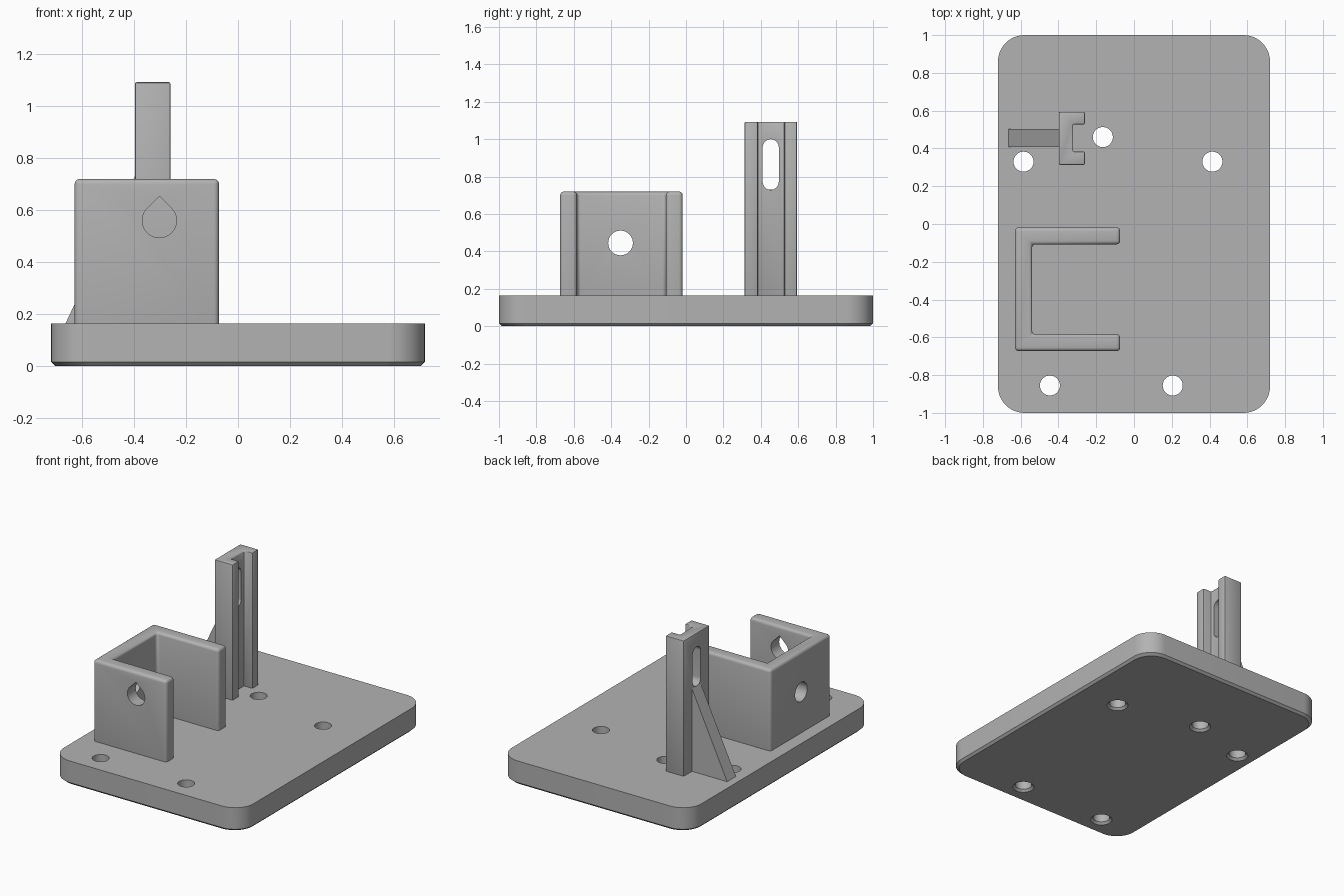
import bpy
import bmesh
from math import cos, sin, pi, radians
from mathutils import Vector

cube = bpy.data.objects.get("Cube")
if cube:
    bpy.data.objects.remove(cube, do_unlink=True)

grey = bpy.data.materials.new("plain grey")
grey.use_nodes = True
COLOUR = (0.45, 0.45, 0.45, 1)
grey.diffuse_color = COLOUR
grey.node_tree.nodes["Principled BSDF"].inputs["Base Color"].default_value = COLOUR

# For each extrusion axis: how profile (u, v) and depth w map to x, y, z
AXES = {
    "x": lambda u, v, w: Vector((w, u, v)),
    "y": lambda u, v, w: Vector((u, w, v)),
    "z": lambda u, v, w: Vector((u, v, w)),
}


def arc(cx, cy, r, start, end, steps):
    """Points on an arc, angles in degrees."""
    angles = [radians(start + (end - start) * i / steps) for i in range(steps + 1)]
    return [(cx + r * cos(a), cy + r * sin(a)) for a in angles]


def circle(cx, cy, r, steps=40):
    return arc(cx, cy, r, 0, 360, steps)[:-1]


def prism(name, profile, axis, lo, hi):
    """Extrude a closed profile along an axis."""
    bm = bmesh.new()
    face = bm.faces.new([bm.verts.new(AXES[axis](u, v, lo)) for u, v in profile])
    out = bmesh.ops.extrude_face_region(bm, geom=[face])
    moved = [g for g in out["geom"] if isinstance(g, bmesh.types.BMVert)]
    bmesh.ops.translate(bm, verts=moved, vec=AXES[axis](0, 0, hi - lo))
    bmesh.ops.recalc_face_normals(bm, faces=bm.faces)
    mesh = bpy.data.meshes.new(name)
    bm.to_mesh(mesh)
    bm.free()
    mesh.materials.append(grey)
    obj = bpy.data.objects.new(name, mesh)
    bpy.context.scene.collection.objects.link(obj)
    return obj


def activate(obj):
    bpy.ops.object.select_all(action="DESELECT")
    obj.select_set(True)
    bpy.context.view_layer.objects.active = obj


def bevel(obj, width, segments):
    mod = obj.modifiers.new("Rounded edges", "BEVEL")
    mod.width = width
    mod.segments = segments
    mod.limit_method = "ANGLE"
    activate(obj)
    bpy.ops.object.modifier_apply(modifier=mod.name)


def cut(obj, cutter):
    cutter.hide_render = True
    mod = obj.modifiers.new("Cut", "BOOLEAN")
    mod.operation = "DIFFERENCE"
    mod.solver = "EXACT"
    mod.object = cutter
    activate(obj)
    bpy.ops.object.modifier_apply(modifier=mod.name)
    bpy.data.objects.remove(cutter, do_unlink=True)


def smooth(obj):
    activate(obj)
    bpy.ops.object.shade_smooth_by_angle(angle=radians(35))


TOP = 0.163      # top of the base plate
SUNK = 0.12      # parts reach down into the plate

# Base plate with rounded corners and a chamfered lower edge
W, L, R = 0.72, 1.0, 0.14
corners = [(W - R, L - R), (R - W, L - R), (R - W, R - L), (W - R, R - L)]
outline = [p for i, (x, y) in enumerate(corners)
           for p in arc(x, y, R, 90 * i, 90 * i + 90, 12)]
plate = prism("base_plate", outline, "z", 0, TOP)
for v in plate.data.vertices:
    if v.co.z < 0.01:
        v.co.x *= 1 - 0.015 / W
        v.co.y *= 1 - 0.015 / L
bm = bmesh.new()
bm.from_mesh(plate.data)
# Restore the straight sides above the chamfer
low = [f for f in bm.faces if f.normal.z < -0.9]
out = bmesh.ops.extrude_face_region(bm, geom=low)
ring = [g for g in out["geom"] if isinstance(g, bmesh.types.BMVert)]
for v in bm.verts:
    if v.co.z < 0.01 and v not in ring:
        v.co = (v.co.x / (1 - 0.015 / W), v.co.y / (1 - 0.015 / L), 0.015)
bmesh.ops.delete(bm, geom=[f for f in bm.faces if abs(f.normal.z) > 0.9
                           and all(abs(v.co.z - 0.015) < 0.001 for v in f.verts)],
                 context="FACES_ONLY")
bmesh.ops.recalc_face_normals(bm, faces=bm.faces)
bm.to_mesh(plate.data)
bm.free()

# Screw holes, slightly countersunk underneath
for x, y in [(-0.585, 0.33), (-0.165, 0.46), (0.415, 0.33),
             (-0.445, -0.855), (0.205, -0.855)]:
    cut(plate, prism("hole_cutter", circle(x, y, 0.053), "z", -0.1, 0.3))
    sink = prism("sink_cutter", circle(x, y, 0.053), "z", -0.015, 0.015)
    for v in sink.data.vertices:
        if v.co.z < 0:
            v.co.x = x + (v.co.x - x) * 1.57
            v.co.y = y + (v.co.y - y) * 1.57
    cut(plate, sink)
smooth(plate)

# Three-sided holder, open toward +x
x0, x1, y0, y1, t = -0.63, -0.073, -0.673, -0.018, 0.09
holder = prism("holder", [
    (x0, y0), (x1, y0), (x1, y0 + t), (x0 + t, y0 + t),
    (x0 + t, y1 - t), (x1, y1 - t), (x1, y1), (x0, y1)], "z", SUNK, 0.72)
bevel(holder, 0.02, 4)
cut(holder, prism("round_cutter", circle(-0.35, 0.445, 0.066), "x", -0.8, -0.45))
r = 0.066
teardrop = arc(-0.303, 0.56, r, 135, 405, 36) + [(-0.303, 0.56 + r * 2 ** 0.5)]
cut(holder, prism("teardrop_cutter", teardrop, "y", -0.8, -0.5))
smooth(holder)

# Channel-shaped post with a long slot
post = prism("post", [
    (-0.398, 0.313), (-0.26, 0.313), (-0.26, 0.383), (-0.323, 0.383),
    (-0.323, 0.527), (-0.26, 0.527), (-0.26, 0.594), (-0.398, 0.594)],
    "z", SUNK, 1.093)
bevel(post, 0.007, 2)
slot = arc(0.453, 0.957, 0.043, 0, 180, 16) + arc(0.453, 0.772, 0.043, 180, 360, 16)
cut(post, prism("slot_cutter", slot, "x", -0.6, -0.1))
smooth(post)

# Triangular brace behind the post
prism("brace", [(-0.665, TOP), (-0.665, SUNK), (-0.385, SUNK), (-0.385, 0.73),
                (-0.398, 0.73)], "y", 0.408, 0.503)
